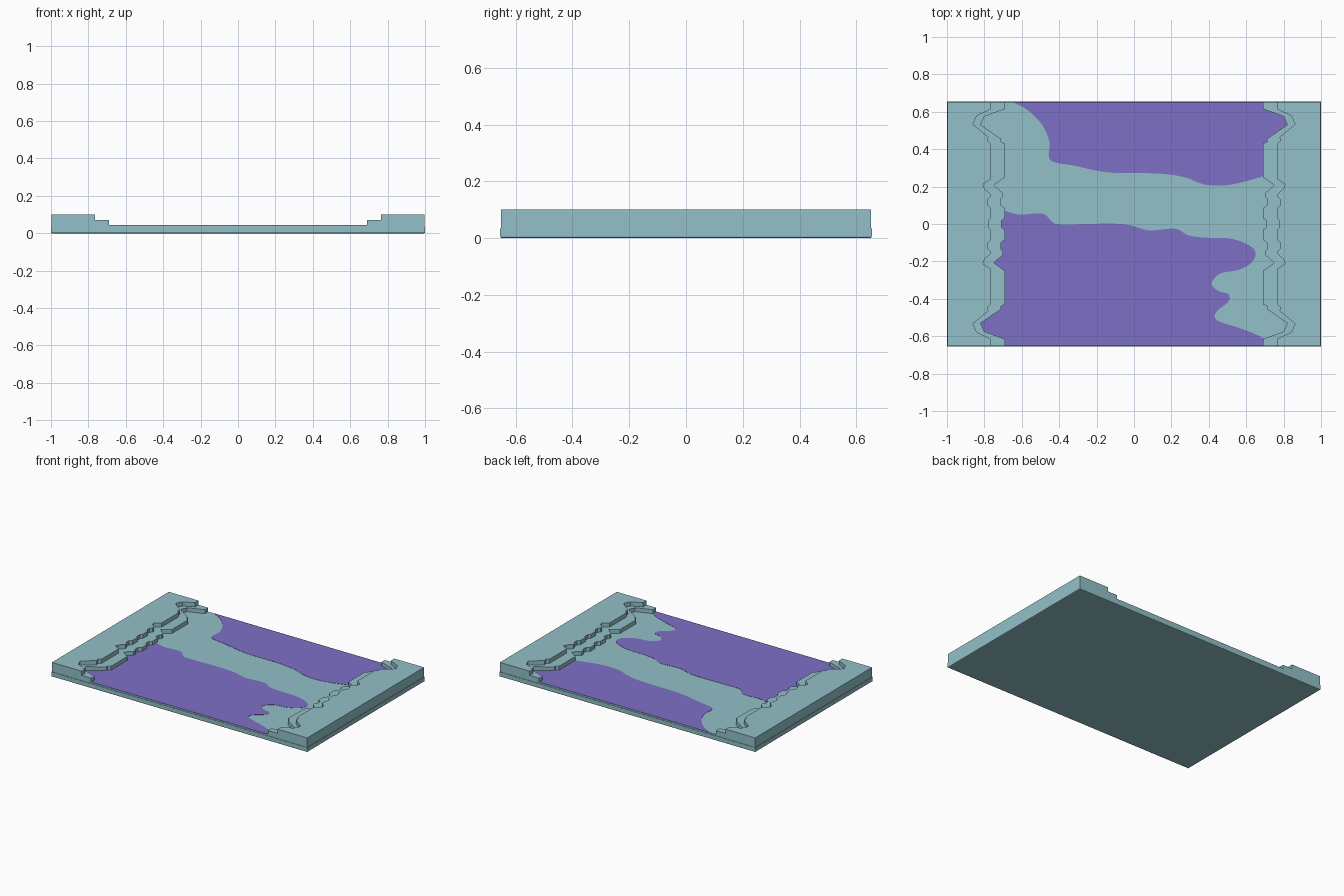
import bpy, bmesh
from mathutils import Vector

if "Cube" in bpy.data.objects:
    bpy.data.objects.remove(bpy.data.objects["Cube"])

HX, HY = 1.0, 0.655          # half length and half depth
FLOOR, STEP, TOP = 0.042, 0.07, 0.10


def material(name, rgb):
    m = bpy.data.materials.new(name)
    m.diffuse_color = (*rgb, 1)
    m.use_nodes = True
    m.node_tree.nodes["Principled BSDF"].inputs["Base Color"].default_value = m.diffuse_color
    return m


teal = material("pale teal", (0.287, 0.527, 0.578))
purple = material("purple", (0.205, 0.162, 0.565))


def slab(name, outline, z0, z1, mat, bevel=0):
    """Extrude a flat outline from z0 to z1, optionally bevelling its bottom rim."""
    bm = bmesh.new()
    face = bm.faces.new([bm.verts.new((x, y, z0)) for x, y in outline])
    rim = list(face.edges)
    out = bmesh.ops.extrude_face_region(bm, geom=[face], use_keep_orig=True)
    for v in out["geom"]:
        if isinstance(v, bmesh.types.BMVert):
            v.co.z = z1
    if bevel:
        bmesh.ops.bevel(bm, geom=rim, offset=bevel, segments=2, profile=0.5, affect='EDGES')
    bmesh.ops.recalc_face_normals(bm, faces=bm.faces)
    me = bpy.data.meshes.new(name)
    bm.to_mesh(me)
    bm.free()
    me.materials.append(mat)
    ob = bpy.data.objects.new(name, me)
    bpy.context.collection.objects.link(ob)
    return ob


def rect(x, y):
    return [(-x, -y), (x, -y), (x, y), (-x, y)]


def smooth(points, n=5):
    """Catmull-Rom curve through the points."""
    p = [Vector(q) for q in points]
    p = [2 * p[0] - p[1]] + p + [2 * p[-1] - p[-2]]
    res = []
    for a, b, c, d in zip(p, p[1:], p[2:], p[3:]):
        for i in range(n):
            t = i / n
            res.append(0.5 * (2 * b + (c - a) * t + (2 * a - 5 * b + 4 * c - d) * t * t
                              + (3 * b - a - 3 * c + d) * t ** 3))
    return [tuple(v) for v in res] + [tuple(p[-2])]


# base tray and the floor block sitting in it
slab("base_tray", rect(HX, HY), 0, 0.033, teal, bevel=0.006)
slab("channel_floor", rect(HX - 0.003, HY - 0.003), 0.03, FLOOR, teal)

# jagged bank edges, from the back end to the middle (mirrored for the front half)
lower_edge = [(0.69, 0.652), (0.69, 0.615), (0.80, 0.575), (0.82, 0.53), (0.71, 0.455),
              (0.712, 0.44), (0.69, 0.43), (0.69, 0.25), (0.75, 0.207), (0.70, 0.165),
              (0.70, 0.145), (0.712, 0.135), (0.712, 0.10), (0.69, 0.085), (0.69, 0.03),
              (0.708, 0.018)]
upper_edge = [(0.765, 0.652), (0.765, 0.615), (0.84, 0.578), (0.862, 0.533), (0.778, 0.465),
              (0.784, 0.445), (0.765, 0.43), (0.765, 0.24), (0.807, 0.212), (0.80, 0.19),
              (0.768, 0.16), (0.768, 0.145), (0.782, 0.132), (0.782, 0.10), (0.765, 0.085),
              (0.765, 0.03), (0.778, 0.018)]

for side, s in (("left", -1), ("right", 1)):
    for level, edge, z0, z1 in (("lower", lower_edge, FLOOR - 0.002, STEP),
                                ("upper", upper_edge, STEP, TOP)):
        full = edge + [(x, -y) for x, y in reversed(edge)]
        outer = [(HX - 0.003, -HY + 0.003), (HX - 0.003, HY - 0.003)]
        slab(f"{side}_{level}_bank", [(s * x, y) for x, y in full + outer], z0, z1, teal)

# painted floor patches; their outer ends run on beneath the banks
E = HY - 0.0035
back_edge = smooth([(-0.645, E), (-0.57, 0.61), (-0.495, 0.535), (-0.452, 0.44),
                    (-0.447, 0.342), (-0.32, 0.312), (-0.13, 0.275), (0.13, 0.27),
                    (0.27, 0.25), (0.37, 0.213), (0.48, 0.206), (0.59, 0.226), (0.69, 0.255)])
slab("back_patch", back_edge + [(0.9, 0.26), (0.9, E)], FLOOR - 0.001, FLOOR + 0.0015, purple)

front_edge = smooth([(-0.69, 0.07), (-0.61, 0.05), (-0.53, 0.056), (-0.475, 0.05),
                     (-0.44, 0.015), (-0.39, -0.002), (-0.13, 0.002), (-0.02, -0.007),
                     (0.08, -0.034), (0.22, -0.025), (0.29, -0.06), (0.38, -0.073),
                     (0.51, -0.077), (0.605, -0.108), (0.65, -0.152), (0.63, -0.205),
                     (0.56, -0.245), (0.46, -0.265), (0.415, -0.32), (0.455, -0.36),
                     (0.505, -0.375), (0.505, -0.415), (0.44, -0.47), (0.445, -0.515),
                     (0.56, -0.555), (0.64, -0.585), (0.69, -0.61)])
slab("front_patch", front_edge + [(0.72, -0.62), (0.72, -E), (-0.9, -E), (-0.9, 0.07)],
     FLOOR - 0.001, FLOOR + 0.0015, purple)
